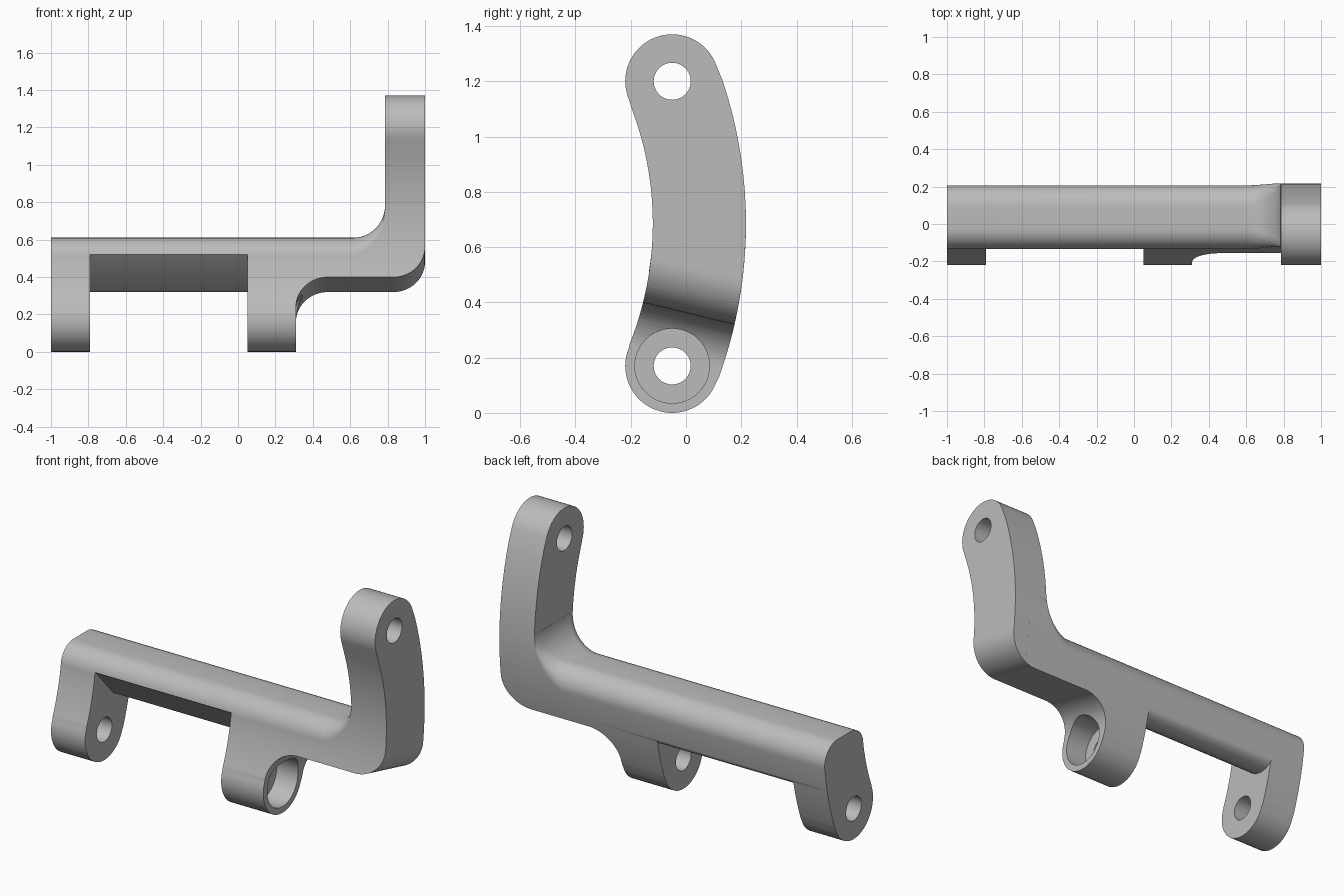
import bpy, bmesh
from math import sin, cos, pi, sqrt, atan2, radians

if "Cube" in bpy.data.objects:
    bpy.data.objects.remove(bpy.data.objects["Cube"], do_unlink=True)

grey = bpy.data.materials.new("plain grey")
grey.use_nodes = True
grey.diffuse_color = (0.5, 0.5, 0.5, 1)
grey.node_tree.nodes["Principled BSDF"].inputs["Base Color"].default_value = (0.5, 0.5, 0.5, 1)

# Curved link outline: two round ends joined by tangent arcs (y, z)
PIN_Y, LOW, HIGH, MID, R = -0.05, 0.17, 1.2, 0.685, 0.17
INNER = (-1.29, 1.17)   # arc centre y, radius
OUTER = (-1.41, 1.627)


def side_y(arc, z):
    return arc[0] + sqrt(arc[1] ** 2 - (z - MID) ** 2)


def arc_pts(cx, cy, r, a0, a1, n):
    return [(cx + r * cos(a0 + (a1 - a0) * i / n), cy + r * sin(a0 + (a1 - a0) * i / n))
            for i in range(n + 1)]


def tangent(arc):
    return atan2(HIGH - MID, PIN_Y - arc[0])


T_IN, T_OUT = tangent(INNER), tangent(OUTER)
Z_IN = LOW + R * sin(T_IN)      # where each arc leaves the lower round
Z_OUT = LOW - R * sin(T_OUT)


def side(arc, z0, z1, n=20):
    zs = [z0 + (z1 - z0) * i / n for i in range(n + 1)]
    return [(side_y(arc, z), z) for z in zs]


def lower_round():
    return arc_pts(PIN_Y, LOW, R, pi - T_IN, 2 * pi - T_OUT, 32)


def bar_section(top, r):
    """Lower part of the link outline with a rounded top."""
    zc = top - r
    f, b = side_y(INNER, zc), side_y(OUTER, zc)
    return (lower_round() + side(OUTER, Z_OUT, zc)[1:]
            + arc_pts(b - r, zc, r, 0, pi / 2, 10)[1:]
            + arc_pts(f + r, zc, r, pi / 2, pi, 10)
            + side(INNER, zc, Z_IN)[1:-1])


def link_outline():
    upper = arc_pts(PIN_Y, HIGH, R, T_OUT, pi + T_IN, 32)
    return (lower_round() + side(OUTER, Z_OUT, 2 * MID - Z_OUT)[1:-1]
            + upper + side(INNER, 2 * MID - Z_IN, Z_IN)[1:-1])


def loft(name, rings):
    bm = bmesh.new()
    loops = [[bm.verts.new(p) for p in ring] for ring in rings]
    for a, b in zip(loops, loops[1:]):
        for i in range(len(a)):
            j = (i + 1) % len(a)
            bm.faces.new((a[i], a[j], b[j], b[i]))
    bm.faces.new(loops[0])
    bm.faces.new(loops[-1][::-1])
    bmesh.ops.recalc_face_normals(bm, faces=bm.faces)
    me = bpy.data.meshes.new(name)
    bm.to_mesh(me)
    bm.free()
    me.materials.append(grey)
    ob = bpy.data.objects.new(name, me)
    bpy.context.collection.objects.link(ob)
    return ob


def extrude_x(name, outline, x0, x1):
    return loft(name, [[(x, y, z) for y, z in outline] for x in (x0, x1)])


def combine(target, other, operation):
    bpy.context.view_layer.objects.active = target
    mod = target.modifiers.new(operation, "BOOLEAN")
    mod.operation, mod.solver, mod.object = operation, "EXACT", other
    bpy.ops.object.modifier_apply(modifier=mod.name)
    bpy.data.objects.remove(other, do_unlink=True)


# Bar with a fillet that climbs into the upright arm
ARM_X, FIL = 0.785, 0.17
stations = [(-1, 0.61, 0.11)]
for i in range(15):
    a = radians(84) * i / 14
    stations.append((ARM_X - FIL + FIL * sin(a), 0.61 + FIL * (1 - cos(a)),
                     0.11 - 0.09 * i / 14))
stations.append((0.9,) + stations[-1][1:])
bracket = loft("bracket", [[(x, y, z) for y, z in bar_section(t, r)] for x, t, r in stations])

# Upright arm
combine(bracket, extrude_x("upright_arm", link_outline(), ARM_X, 1.0), "UNION")

# Underside clearance right of the middle lug, tilted square to the link curve
under = ([(0.31, -0.5)] + arc_pts(0.48, -FIL, FIL, pi, pi / 2, 16)
         + arc_pts(0.83, FIL, FIL, -pi / 2, 0, 16) + [(1.0001, 0.2), (1.2, 0.2), (1.2, -0.5)])
combine(bracket, loft("underside_cutter", [[(x, y, z + 0.362 - 0.242 * y) for x, z in under]
                                           for y in (-0.5, 0.5)]), "DIFFERENCE")

# Gap between the two lugs
gap = [(-0.5, -0.3), (-0.5, 0.52), (-0.13, 0.52), (0.03, 0.345), (0.06, 0.328), (0.1, 0.32),
       (0.14, 0.325), (0.17, 0.34), (0.195, 0.37), (0.5, 0.37), (0.5, -0.3)]
combine(bracket, extrude_x("gap_cutter", gap, -0.79, 0.05), "DIFFERENCE")

# Pin holes and the counterbore in the middle lug
for z, r, x0, x1 in ((LOW, 0.067, -1.2, 0.6), (HIGH, 0.067, 0.6, 1.2), (LOW, 0.135, 0.18, 0.6)):
    circle = arc_pts(PIN_Y, z, r, 0, 2 * pi, 48)[:-1]
    combine(bracket, extrude_x("hole_cutter", circle, x0, x1), "DIFFERENCE")

bpy.ops.object.select_all(action="DESELECT")
bracket.select_set(True)
bpy.context.view_layer.objects.active = bracket
bpy.ops.object.shade_smooth_by_angle(angle=radians(30))
